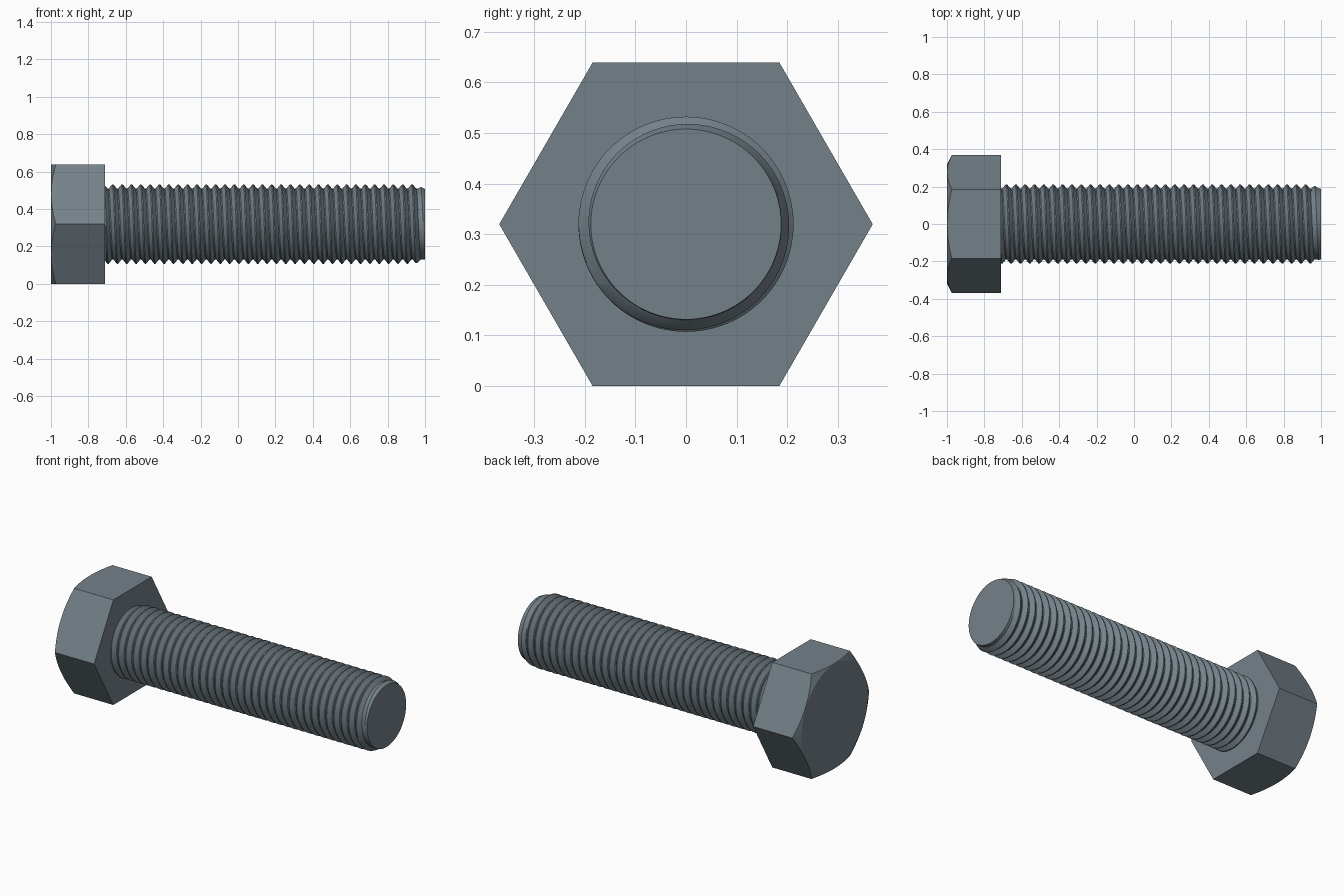
import bpy, bmesh, math

if "Cube" in bpy.data.objects:
    bpy.data.objects.remove(bpy.data.objects["Cube"])

AXIS_Z = 0.3195
HEAD_END, UNDER_HEAD, TIP = -1.0, -0.71, 1.0

steel = bpy.data.materials.new("blue grey steel")
steel.diffuse_color = (0.175, 0.220, 0.250, 1.0)
steel.use_nodes = True
steel.node_tree.nodes["Principled BSDF"].inputs["Base Color"].default_value = steel.diffuse_color


def point(bm, x, r, a):
    """Vertex at radius r and angle a around the bolt axis."""
    return bm.verts.new((x, r * math.cos(a), AXIS_Z + r * math.sin(a)))


def skin(bm, rings):
    """Join closed rings with quads and cap both ends."""
    n = len(rings[0])
    for lo, hi in zip(rings, rings[1:]):
        for i in range(n):
            j = (i + 1) % n
            bm.faces.new((lo[i], lo[j], hi[j], hi[i]))
    bm.faces.new(rings[0])
    bm.faces.new(rings[-1])


def finish(bm, name, angle):
    bmesh.ops.remove_doubles(bm, verts=bm.verts, dist=1e-5)
    bmesh.ops.recalc_face_normals(bm, faces=bm.faces)
    mesh = bpy.data.meshes.new(name)
    bm.to_mesh(mesh)
    bm.free()
    mesh.materials.append(steel)
    ob = bpy.data.objects.new(name, mesh)
    bpy.context.collection.objects.link(ob)
    bpy.ops.object.select_all(action='DESELECT')
    ob.select_set(True)
    bpy.context.view_layer.objects.active = ob
    bpy.ops.object.shade_smooth_by_angle(angle=math.radians(angle))


# Hexagonal head with a conical chamfer on the outer face
APOTHEM, FACE_R = 0.3195, 0.317
bm = bmesh.new()
face, chamfer, under = [], [], []
for i in range(72):
    a = math.tau * i / 72
    r = APOTHEM / math.cos((a % (math.pi / 3)) - math.pi / 6)
    face.append(point(bm, HEAD_END, FACE_R, a))
    chamfer.append(point(bm, HEAD_END + (r - FACE_R) * 0.5, r, a))
    under.append(point(bm, UNDER_HEAD, r, a))
skin(bm, [face, chamfer, under])
finish(bm, "hex_head", 15)

# Shank with a continuous helical thread, trimmed at the head and the tip
PITCH, ROOT, CREST = 0.05, 0.189, 0.2125
SEGMENTS = 96
PROFILE = [(0.0, ROOT), (0.12, ROOT), (0.5, CREST), (0.62, CREST), (1.0, ROOT)]


def thread_radius(x, a):
    """Thread profile at x, limited by the chamfer at the tip."""
    f = ((x - UNDER_HEAD) / PITCH - a / math.tau) % 1.0
    for (f0, r0), (f1, r1) in zip(PROFILE, PROFILE[1:]):
        if f <= f1:
            r = r0 + (r1 - r0) * (f - f0) / (f1 - f0)
            break
    return min(r, 0.188 + (TIP - x) * 0.45)


bm = bmesh.new()
turns = math.ceil((TIP - UNDER_HEAD) / PITCH) + 1
offsets = [t + f for t in range(-1, turns) for f, _ in PROFILE[:-1]]
step = len(PROFILE) - 1
rows = []
for o in offsets:
    row = []
    for i in range(SEGMENTS + 1):
        a = math.tau * i / SEGMENTS
        x = UNDER_HEAD + PITCH * (o + i / SEGMENTS)
        x = min(max(x, UNDER_HEAD - 0.002), TIP)
        row.append(point(bm, x, thread_radius(x, a), a))
    rows.append(row)
for lo, hi in zip(rows, rows[1:]):
    for i in range(SEGMENTS):
        bm.faces.new((lo[i], lo[i + 1], hi[i + 1], hi[i]))
# Merge the seam and the trimmed rows, then close the tip
bmesh.ops.remove_doubles(bm, verts=bm.verts, dist=1e-5)
bmesh.ops.dissolve_degenerate(bm, edges=bm.edges, dist=1e-6)
bmesh.ops.delete(bm, geom=[f for f in bm.faces if f.calc_area() < 1e-10], context='FACES')
tip = [point(bm, TIP, 0.188, math.tau * i / SEGMENTS) for i in range(SEGMENTS)]
bm.faces.new(tip)
finish(bm, "threaded_shank", 25)
